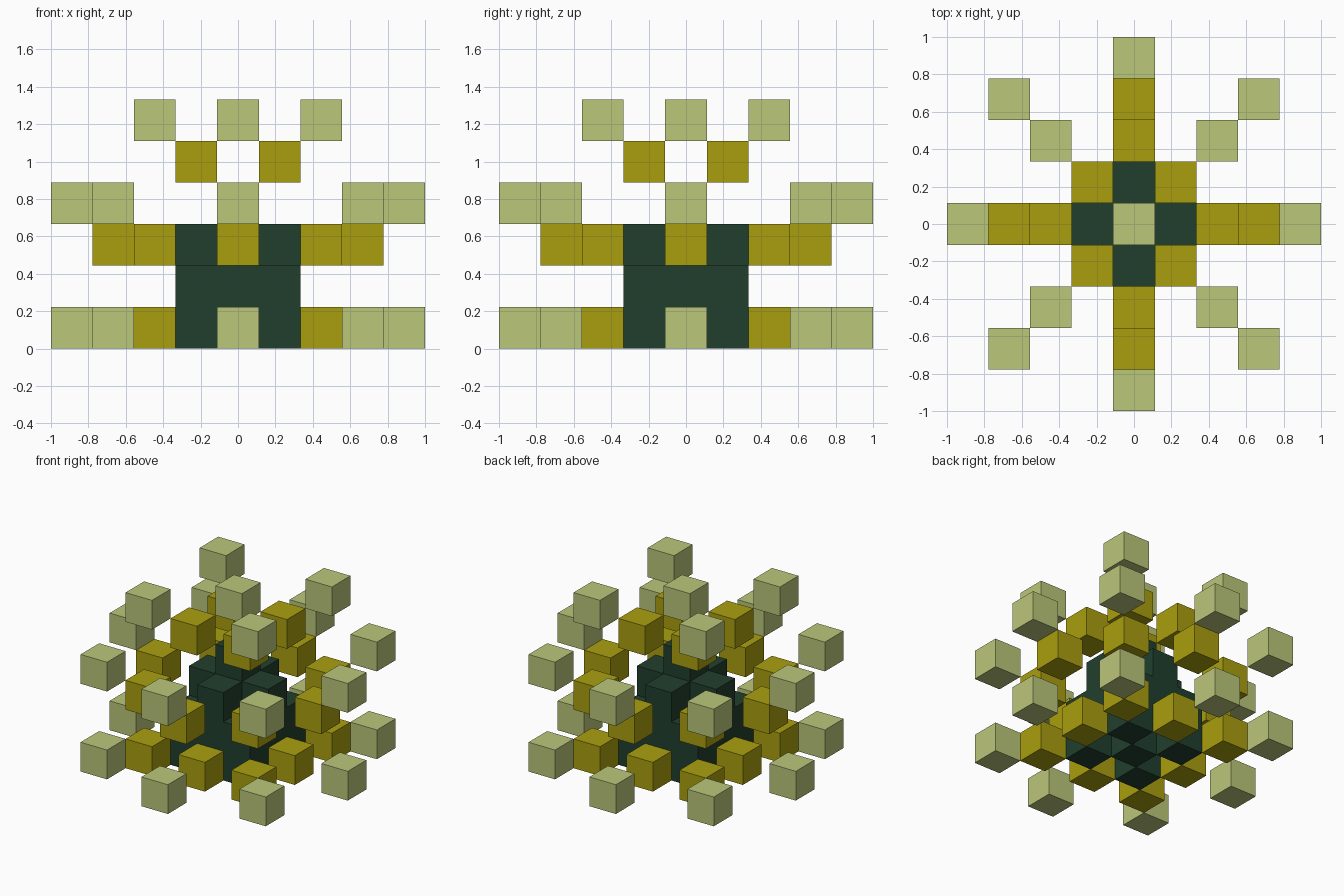
import bpy, bmesh
from mathutils import Matrix, Vector

if "Cube" in bpy.data.objects:
    bpy.data.objects.remove(bpy.data.objects["Cube"])

U = 2 / 9  # edge length of one block


def material(name, rgb):
    m = bpy.data.materials.new(name)
    m.diffuse_color = (*rgb, 1)
    m.use_nodes = True
    m.node_tree.nodes["Principled BSDF"].inputs["Base Color"].default_value = m.diffuse_color
    return m


GREEN = material("dark_green", (0.0152, 0.0497, 0.0262))
OLIVE = material("olive_yellow", (0.402, 0.347, 0.0045))
LIGHT = material("pale_green", (0.497, 0.571, 0.195))


def axis(d, z):
    """Four blocks at distance d along the x and y axes."""
    return {(d, 0, z), (-d, 0, z), (0, d, z), (0, -d, z)}


def diagonal(d, z):
    """Four blocks on the diagonals."""
    return {(sx * d, sy * d, z) for sx in (-1, 1) for sy in (-1, 1)}


def blocks(name, cells, mat):
    """One mesh of unit blocks, without the walls between touching blocks."""
    bm = bmesh.new()
    for c in sorted(cells):
        bmesh.ops.create_cube(bm, size=1, matrix=Matrix.Translation(Vector(c)))
    bm.normal_update()
    inner = []
    for f in bm.faces:
        mid = f.calc_center_median()
        out = tuple(round(v) for v in mid + f.normal * 0.5)
        back = tuple(round(v) for v in mid - f.normal * 0.5)
        if out in cells and back in cells:
            inner.append(f)
    bmesh.ops.delete(bm, geom=inner, context='FACES')
    # stand the block grid on z = 0
    bmesh.ops.transform(bm, verts=bm.verts,
                        matrix=Matrix.Scale(U, 4) @ Matrix.Translation((0, 0, 0.5)))
    me = bpy.data.meshes.new(name)
    bm.to_mesh(me)
    bm.free()
    me.materials.append(mat)
    bpy.context.collection.objects.link(bpy.data.objects.new(name, me))


# Central body: notched base, full middle, plus-shaped upper layer, cap
core = {(0, 0, z) for z in range(4)}
core |= diagonal(1, 0) | diagonal(1, 1) | axis(1, 1) | axis(1, 2)
blocks("core", core, GREEN)

# Middle shell of single blocks
blocks("lower_buds", axis(2, 0) | diagonal(2, 0), OLIVE)
blocks("middle_buds", axis(3, 2) | diagonal(2, 2), OLIVE)
blocks("upper_buds", diagonal(1, 4), OLIVE)

# Outer shell of tips
blocks("lower_tips", axis(4, 0) | diagonal(3, 0), LIGHT)
blocks("middle_tips", axis(4, 3) | diagonal(3, 3), LIGHT)
blocks("upper_tips", diagonal(2, 5) | {(0, 0, 5)}, LIGHT)
